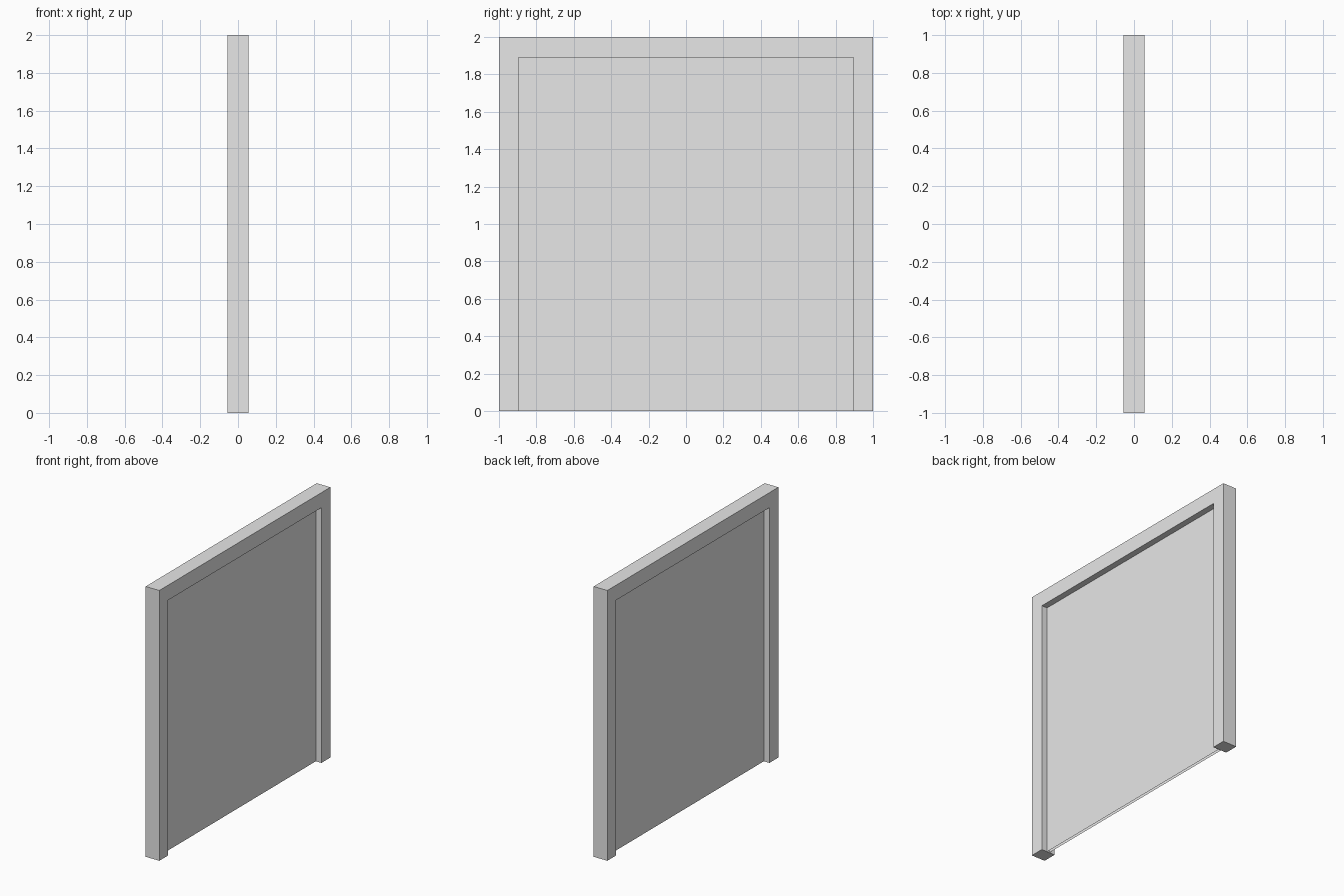
import bpy
import bmesh

cube = bpy.data.objects.get("Cube")
if cube:
    bpy.data.objects.remove(cube, do_unlink=True)

HALF_DEPTH = 0.056    # frame half thickness
PANEL_HALF = 0.01     # panel half thickness
INNER_Y = 0.896       # opening half width
INNER_TOP = 1.889     # opening height

grey = bpy.data.materials.new("plain grey")
grey.use_nodes = True
colour = (0.8, 0.8, 0.8, 1.0)
grey.diffuse_color = colour
grey.node_tree.nodes["Principled BSDF"].inputs["Base Color"].default_value = colour


def finish(name, bm):
    mesh = bpy.data.meshes.new(name)
    bm.to_mesh(mesh)
    bm.free()
    mesh.materials.append(grey)
    obj = bpy.data.objects.new(name, mesh)
    bpy.context.collection.objects.link(obj)
    return obj


# Frame: one continuous arch profile, extruded through its thickness
bm = bmesh.new()
profile = [(-1, 0), (-1, 2), (1, 2), (1, 0),
           (INNER_Y, 0), (INNER_Y, INNER_TOP),
           (-INNER_Y, INNER_TOP), (-INNER_Y, 0)]
face = bm.faces.new([bm.verts.new((-HALF_DEPTH, y, z)) for y, z in profile])
extruded = bmesh.ops.extrude_face_region(bm, geom=[face])
moved = [v for v in extruded["geom"] if isinstance(v, bmesh.types.BMVert)]
bmesh.ops.translate(bm, verts=moved, vec=(2 * HALF_DEPTH, 0, 0))
bmesh.ops.recalc_face_normals(bm, faces=bm.faces[:])
finish("door_frame", bm)

# Door leaf: two thin skins set back in the frame, open along the bottom
bm = bmesh.new()
for side in (-1, 1):
    corners = [(-INNER_Y, 0), (INNER_Y, 0), (INNER_Y, INNER_TOP), (-INNER_Y, INNER_TOP)]
    bm.faces.new([bm.verts.new((side * PANEL_HALF, y, z)) for y, z in corners[::side]])
finish("door_panel", bm)
